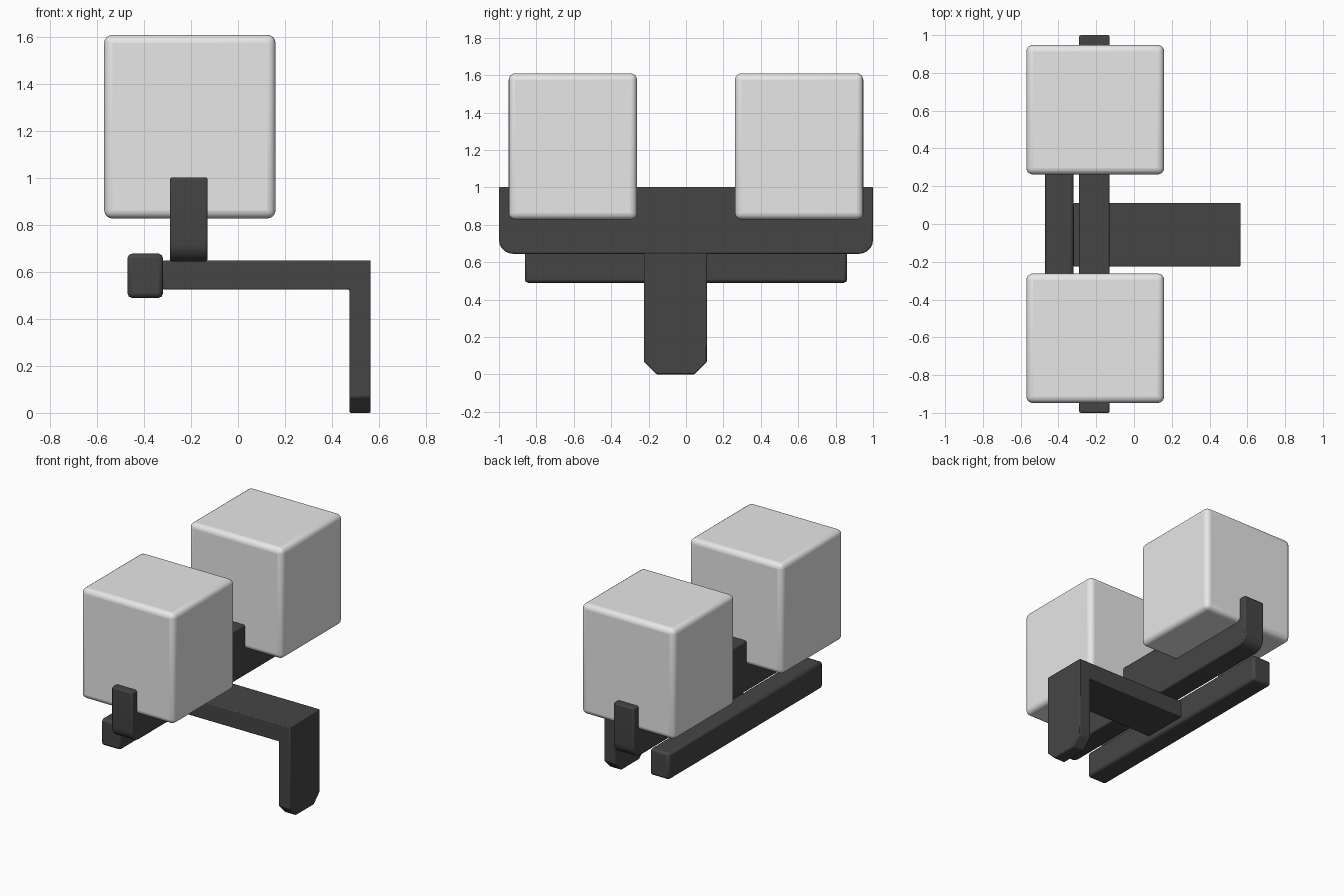
import bpy, bmesh, math
from mathutils import Vector

cube = bpy.data.objects.get("Cube")
if cube:
    bpy.data.objects.remove(cube)


def material(name, value):
    mat = bpy.data.materials.new(name)
    mat.use_nodes = True
    color = (value, value, value, 1)
    mat.diffuse_color = color
    mat.node_tree.nodes["Principled BSDF"].inputs["Base Color"].default_value = color
    return mat


light_grey = material("light grey", 0.8)
dark_grey = material("dark grey", 0.06)


def prism(name, profile, y0, y1, mat, edge, segments, corner=0, corner_segments=1):
    """Extrude an x-z profile along y, cut its lowest end corners, soften edges."""
    bm = bmesh.new()
    face = bm.faces.new([bm.verts.new((x, y0, z)) for x, z in profile])
    moved = bmesh.ops.extrude_face_region(bm, geom=[face])["geom"]
    bmesh.ops.translate(bm, vec=Vector((0, y1 - y0, 0)),
                        verts=[v for v in moved if isinstance(v, bmesh.types.BMVert)])
    bmesh.ops.recalc_face_normals(bm, faces=bm.faces)
    if corner:
        bottom = min(z for x, z in profile)
        ends = [e for e in bm.edges
                if all(abs(v.co.z - bottom) < 1e-4 for v in e.verts)
                and abs(e.verts[0].co.y - e.verts[1].co.y) < 1e-4]
        bmesh.ops.bevel(bm, geom=ends, offset=corner, segments=corner_segments,
                        profile=0.5, affect='EDGES')
    mesh = bpy.data.meshes.new(name)
    bm.to_mesh(mesh)
    bm.free()
    mesh.materials.append(mat)
    obj = bpy.data.objects.new(name, mesh)
    bpy.context.collection.objects.link(obj)
    bevel = obj.modifiers.new("soft edges", 'BEVEL')
    bevel.width = edge
    bevel.segments = segments
    bevel.limit_method = 'ANGLE'
    bevel.angle_limit = math.radians(35)
    bpy.ops.object.select_all(action='DESELECT')
    obj.select_set(True)
    bpy.context.view_layer.objects.active = obj
    bpy.ops.object.shade_smooth_by_angle(angle=math.radians(40))
    return obj


def rect(x0, x1, z0, z1):
    return [(x0, z0), (x1, z0), (x1, z1), (x0, z1)]


# Pair of rounded blocks
for name, y0, y1 in (("front_block", -0.948, -0.262), ("back_block", 0.262, 0.948)):
    prism(name, rect(-0.57, 0.16, 0.828, 1.61), y0, y1, light_grey, 0.035, 4)

# Upright rail with rounded lower ends that carries the blocks
prism("block_rail", rect(-0.29, -0.13, 0.645, 1.003), -1, 1, dark_grey, 0.008, 2, 0.075, 5)

# Long bar beside the rail
prism("side_bar", rect(-0.47, -0.32, 0.49, 0.678), -0.862, 0.862, dark_grey, 0.018, 2)

# Bent bracket: flat arm and hanging leg with clipped foot corners
elbow = [(-0.32, 0.525), (0.475, 0.525), (0.475, 0.0), (0.565, 0.0), (0.565, 0.65), (-0.32, 0.65)]
prism("bent_bracket", elbow, -0.225, 0.112, dark_grey, 0.006, 2, 0.068, 1)
